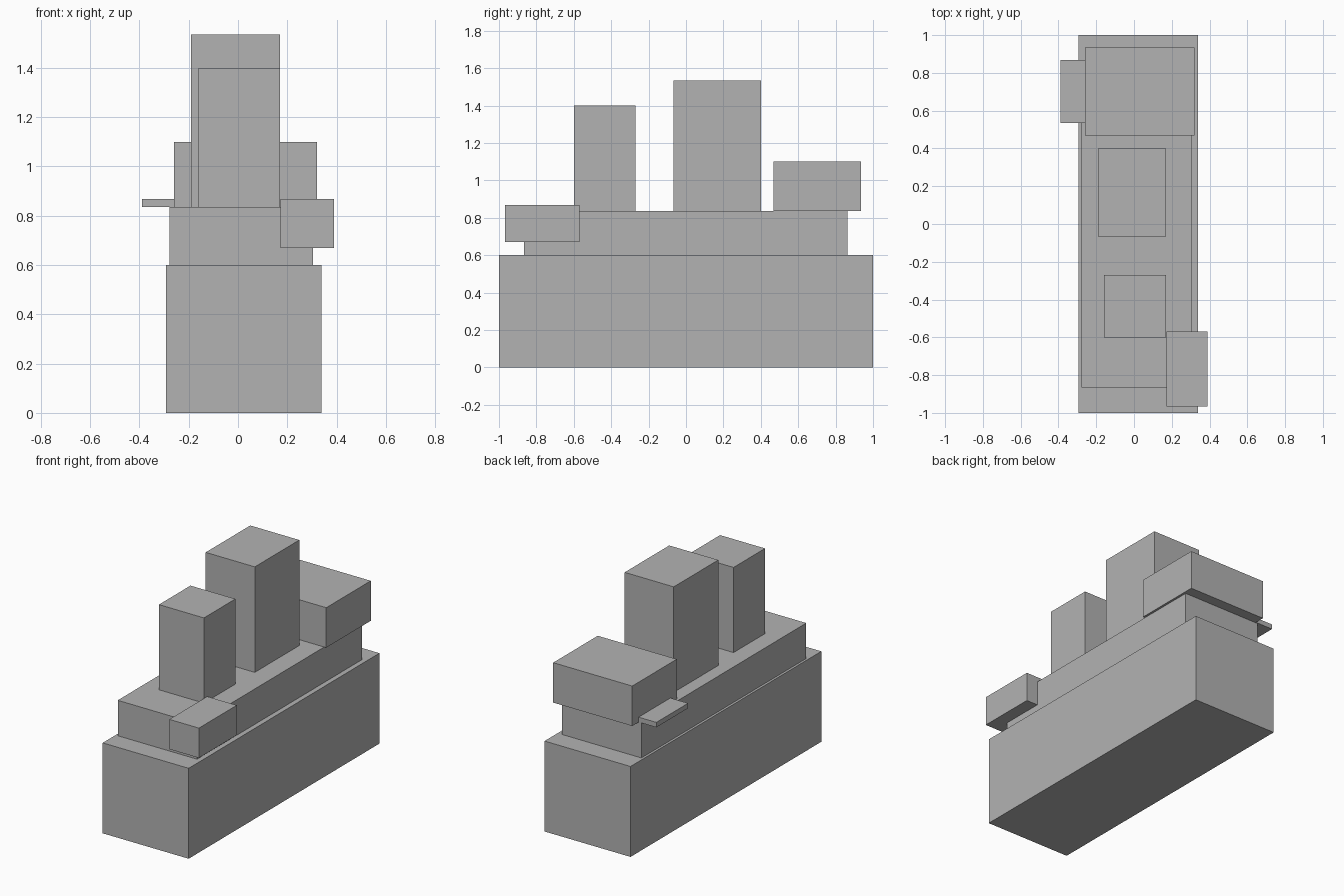
import bpy
import bmesh

if "Cube" in bpy.data.objects:
    bpy.data.objects.remove(bpy.data.objects["Cube"])

grey = bpy.data.materials.new("plain grey")
grey.diffuse_color = (0.45, 0.45, 0.45, 1.0)
grey.use_nodes = True
grey.node_tree.nodes["Principled BSDF"].inputs["Base Color"].default_value = grey.diffuse_color


def box(name, x, y, z):
    """Flat-faced box spanning the given (min, max) ranges."""
    spans = (x, y, z)
    bm = bmesh.new()
    bmesh.ops.create_cube(bm, size=1.0)
    bmesh.ops.scale(bm, vec=[b - a for a, b in spans], verts=bm.verts)
    mesh = bpy.data.meshes.new(name)
    bm.to_mesh(mesh)
    bm.free()
    mesh.materials.append(grey)
    obj = bpy.data.objects.new(name, mesh)
    obj.location = [(a + b) / 2 for a, b in spans]
    bpy.context.collection.objects.link(obj)
    return obj


BASE_TOP = 0.60
DECK_TOP = 0.835

# Stepped body
box("base", (-0.293, 0.338), (-1.0, 1.0), (0.0, BASE_TOP))
box("deck", (-0.277, 0.305), (-0.865, 0.863), (BASE_TOP, DECK_TOP))

# Blocks standing on the deck
box("front_tower", (-0.16, 0.17), (-0.60, -0.27), (DECK_TOP, 1.40))
box("middle_tower", (-0.19, 0.17), (-0.067, 0.40), (DECK_TOP, 1.535))
box("rear_block", (-0.26, 0.32), (0.468, 0.935), (DECK_TOP, 1.10))

# Pieces overhanging the sides
box("side_box", (0.173, 0.39), (-0.967, -0.57), (0.67, 0.868))
box("side_plate", (-0.39, -0.20), (0.535, 0.868), (DECK_TOP, 0.868))
